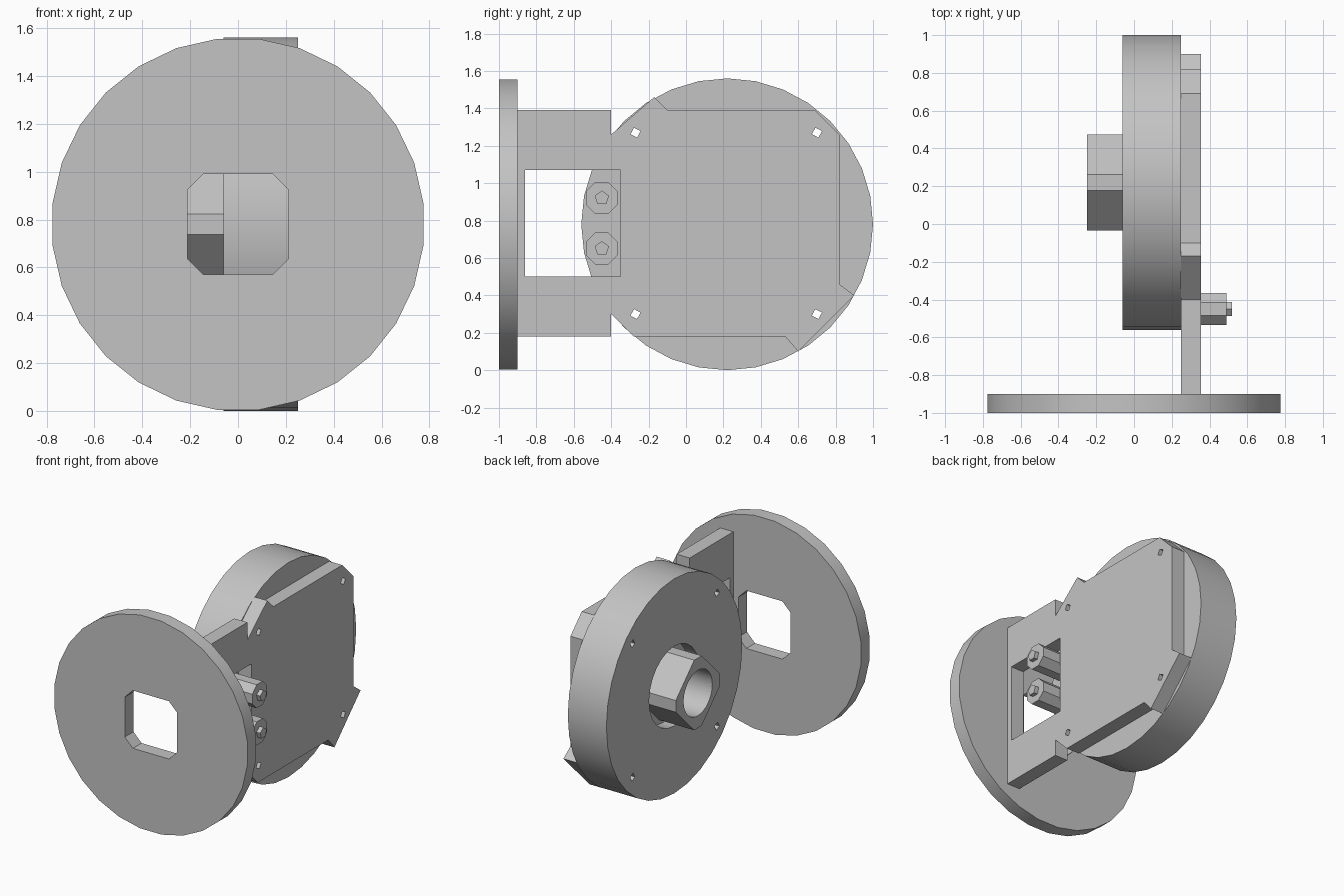
import bpy, bmesh, math

old = bpy.data.objects.get("Cube")
if old:
    bpy.data.objects.remove(old, do_unlink=True)

grey = bpy.data.materials.new("light_grey")
grey.use_nodes = True
colour = (0.55, 0.55, 0.55, 1)
grey.diffuse_color = colour
grey.node_tree.nodes["Principled BSDF"].inputs["Base Color"].default_value = colour

MID_Z = 0.78     # height of the shared axis
DRUM_Y = 0.22    # drum centre along y
RADIUS = 0.78


def ring(n, r, u=0.0, v=MID_Z, turn=0.0):
    """Regular polygon in a 2D plane."""
    steps = [turn + 2 * math.pi * i / n for i in range(n)]
    return [(u + r * math.cos(a), v + r * math.sin(a)) for a in steps]


def chamfered_square(half, cut, u, turn):
    """Square with clipped corners, turned about its centre."""
    k = half - cut
    base = [(half, -k), (half, k), (k, half), (-k, half),
            (-half, k), (-half, -k), (-k, -half), (k, -half)]
    c, s = math.cos(turn), math.sin(turn)
    return [(u + x * c - y * s, MID_Z + x * s + y * c) for x, y in base]


def prism(name, outline, axis, start, end):
    """Extrude an outline along x (outline in y,z) or y (outline in x,z)."""
    place = (lambda u, v: (start, u, v)) if axis == "x" else (lambda u, v: (u, start, v))
    bm = bmesh.new()
    face = bm.faces.new([bm.verts.new(place(u, v)) for u, v in outline])
    top = bmesh.ops.extrude_face_region(bm, geom=[face])["geom"]
    d = end - start
    move = (d, 0, 0) if axis == "x" else (0, d, 0)
    bmesh.ops.translate(bm, vec=move, verts=[g for g in top if isinstance(g, bmesh.types.BMVert)])
    bmesh.ops.recalc_face_normals(bm, faces=bm.faces)
    mesh = bpy.data.meshes.new(name)
    bm.to_mesh(mesh)
    bm.free()
    mesh.materials.append(grey)
    obj = bpy.data.objects.new(name, mesh)
    bpy.context.collection.objects.link(obj)
    return obj


def select(obj):
    bpy.ops.object.select_all(action="DESELECT")
    obj.select_set(True)
    bpy.context.view_layer.objects.active = obj


def carve(obj, outline, axis, start, end):
    """Cut a prism-shaped opening out of a part."""
    cutter = prism("cutter", outline, axis, start, end)
    cutter.hide_render = True
    mod = obj.modifiers.new("cut", "BOOLEAN")
    mod.operation = "DIFFERENCE"
    mod.solver = "EXACT"
    mod.object = cutter
    select(obj)
    bpy.ops.object.modifier_apply(modifier=mod.name)
    bpy.data.objects.remove(cutter, do_unlink=True)


def smooth(obj):
    select(obj)
    bpy.ops.object.shade_smooth_by_angle(angle=math.radians(25))


# Front disc with its clipped square opening
front_disc = prism("front_disc", ring(28, RADIUS, turn=math.pi / 28), "y", -1.0, -0.9)
carve(front_disc, chamfered_square(0.21, 0.065, 0, 0), "y", -1.1, -0.8)
smooth(front_disc)

# Drum with a round recess around the hub
drum = prism("drum", ring(32, RADIUS, DRUM_Y), "x", -0.06, 0.25)
carve(drum, ring(24, 0.29, DRUM_Y), "x", -0.2, 0.03)

# Flat mounting plate with two projecting corner tabs
plate = prism("mounting_plate", [
    (-0.9, 0.18), (-0.4, 0.18), (-0.4, 0.3), (-0.28, 0.18), (0.53, 0.18),
    (0.6, 0.1), (0.9, 0.4), (0.82, 0.46), (0.82, 1.26), (0.69, 1.39),
    (-0.1, 1.39), (-0.17, 1.46), (-0.4, 1.26), (-0.4, 1.39), (-0.9, 1.39),
], "x", 0.25, 0.355)
carve(plate, [(-0.86, 0.5), (-0.35, 0.5), (-0.35, 1.07), (-0.86, 1.07)], "x", 0.1, 0.5)

# Screw holes through plate and drum
for y in (-0.27, 0.7):
    for z in (0.3, 1.27):
        for part in (plate, drum):
            carve(part, ring(4, 0.028, y, z, 0.3), "x", -0.5, 0.7)
smooth(drum)

# Hub with a round bore
hub = prism("hub", chamfered_square(0.21, 0.06, DRUM_Y, math.pi / 4), "x", -0.25, 0.06)
carve(hub, ring(32, 0.165, DRUM_Y), "x", -0.4, 0.2)
smooth(hub)

# Two connector posts with small pins, inside the plate window
for label, z in (("upper", 0.92), ("lower", 0.65)):
    prism(label + "_post", ring(8, 0.092, -0.45, z, math.pi / 8), "x", 0.2, 0.49)
    prism(label + "_pin", ring(5, 0.04, -0.45, z, math.pi / 2), "x", 0.45, 0.52)
